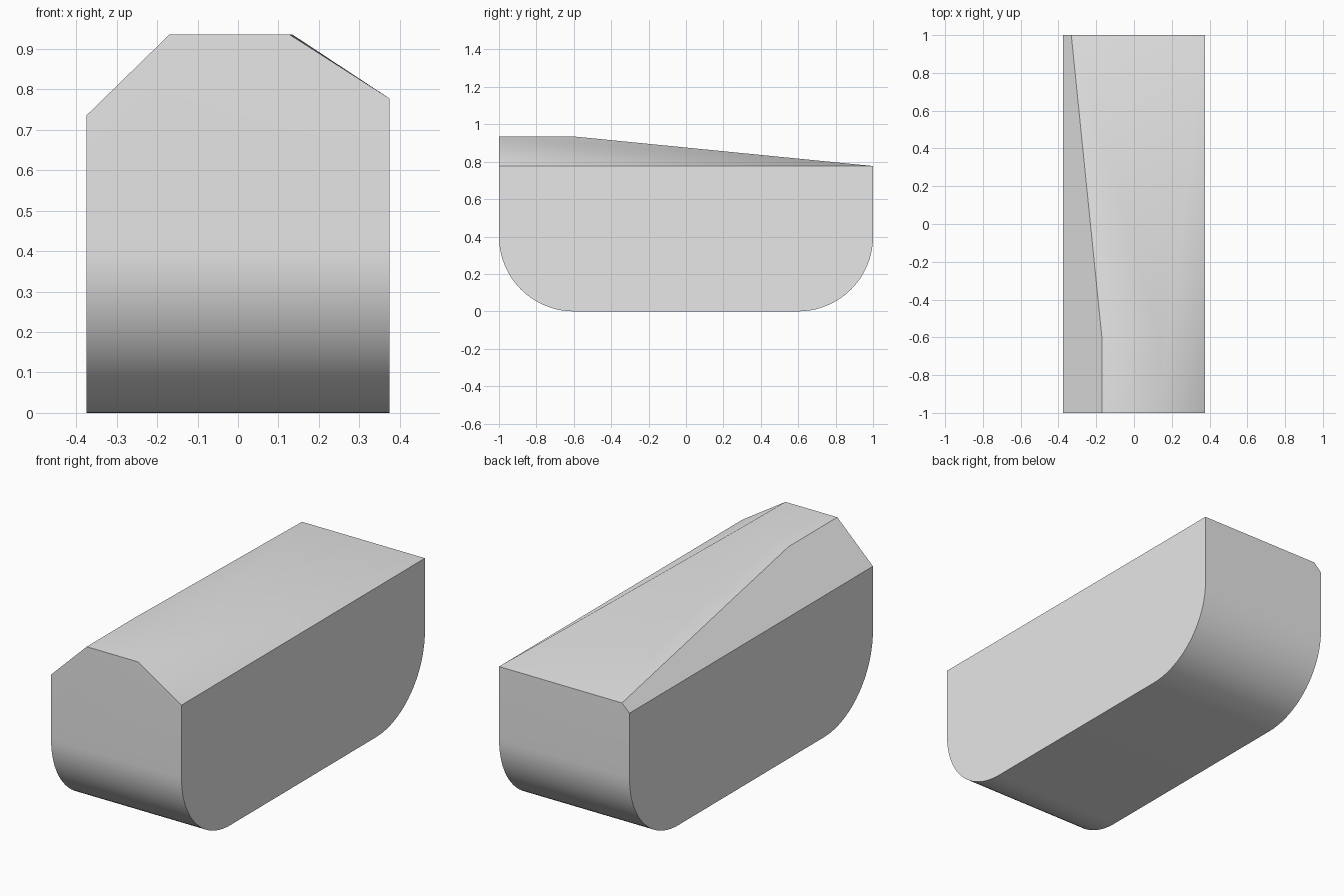
import bpy, bmesh, math
from mathutils import Vector

cube = bpy.data.objects.get("Cube")
if cube:
    bpy.data.objects.remove(cube, do_unlink=True)

HALF_WIDTH, RADIUS, SEGMENTS = 0.375, 0.4, 20
TOP, BACK_TOP, RIDGE_END = 0.935, 0.777, -0.6

# Plain grey material
grey = bpy.data.materials.new("plain grey")
grey.use_nodes = True
colour = (0.8, 0.8, 0.8, 1)
grey.diffuse_color = colour
grey.node_tree.nodes["Principled BSDF"].inputs["Base Color"].default_value = colour


def corner_arc(y, start):
    """Quarter circle of the rounded underside."""
    angles = [start + math.pi / 2 * i / SEGMENTS for i in range(SEGMENTS + 1)]
    return [(y + RADIUS * math.cos(a), RADIUS + RADIUS * math.sin(a)) for a in angles]


def chamfer(bm, point, normal):
    """Slice off everything beyond the plane and cap the cut."""
    bmesh.ops.bisect_plane(bm, geom=bm.verts[:] + bm.edges[:] + bm.faces[:], dist=1e-5,
                           plane_co=point, plane_no=normal, clear_outer=True)
    rim = [e for e in bm.edges if e.is_boundary]
    bmesh.ops.holes_fill(bm, edges=rim, sides=0)


# Side profile with rounded lower corners, extruded across the width
profile = corner_arc(-1 + RADIUS, math.pi) + corner_arc(1 - RADIUS, 1.5 * math.pi)
profile += [(1, BACK_TOP), (RIDGE_END, TOP), (-1, TOP)]
bm = bmesh.new()
side = bm.faces.new([bm.verts.new((-HALF_WIDTH, y, z)) for y, z in profile])
swept = bmesh.ops.extrude_face_region(bm, geom=[side], use_keep_orig=True)
moved = [v for v in swept["geom"] if isinstance(v, bmesh.types.BMVert)]
bmesh.ops.translate(bm, verts=moved, vec=(2 * HALF_WIDTH, 0, 0))

# Uneven chamfers along both upper edges
chamfer(bm, Vector((-0.17, 0, TOP)), Vector((-0.2, 0, 0.205)))
chamfer(bm, Vector((HALF_WIDTH, 0, BACK_TOP)), Vector((0.158, 0, 0.24)))

# Ridge pinches in slightly at the front
for v in bm.verts:
    if v.co.y < -0.99 and v.co.z > TOP - 0.01 and v.co.x > 0:
        v.co.x -= 0.007

bmesh.ops.recalc_face_normals(bm, faces=bm.faces[:])
mesh = bpy.data.meshes.new("body")
bm.to_mesh(mesh)
bm.free()
mesh.materials.append(grey)
body = bpy.data.objects.new("body", mesh)
bpy.context.collection.objects.link(body)

# Smooth curved underside, crisp outer edges
bpy.ops.object.select_all(action="DESELECT")
body.select_set(True)
bpy.context.view_layer.objects.active = body
bpy.ops.object.shade_smooth_by_angle(angle=math.radians(38))
